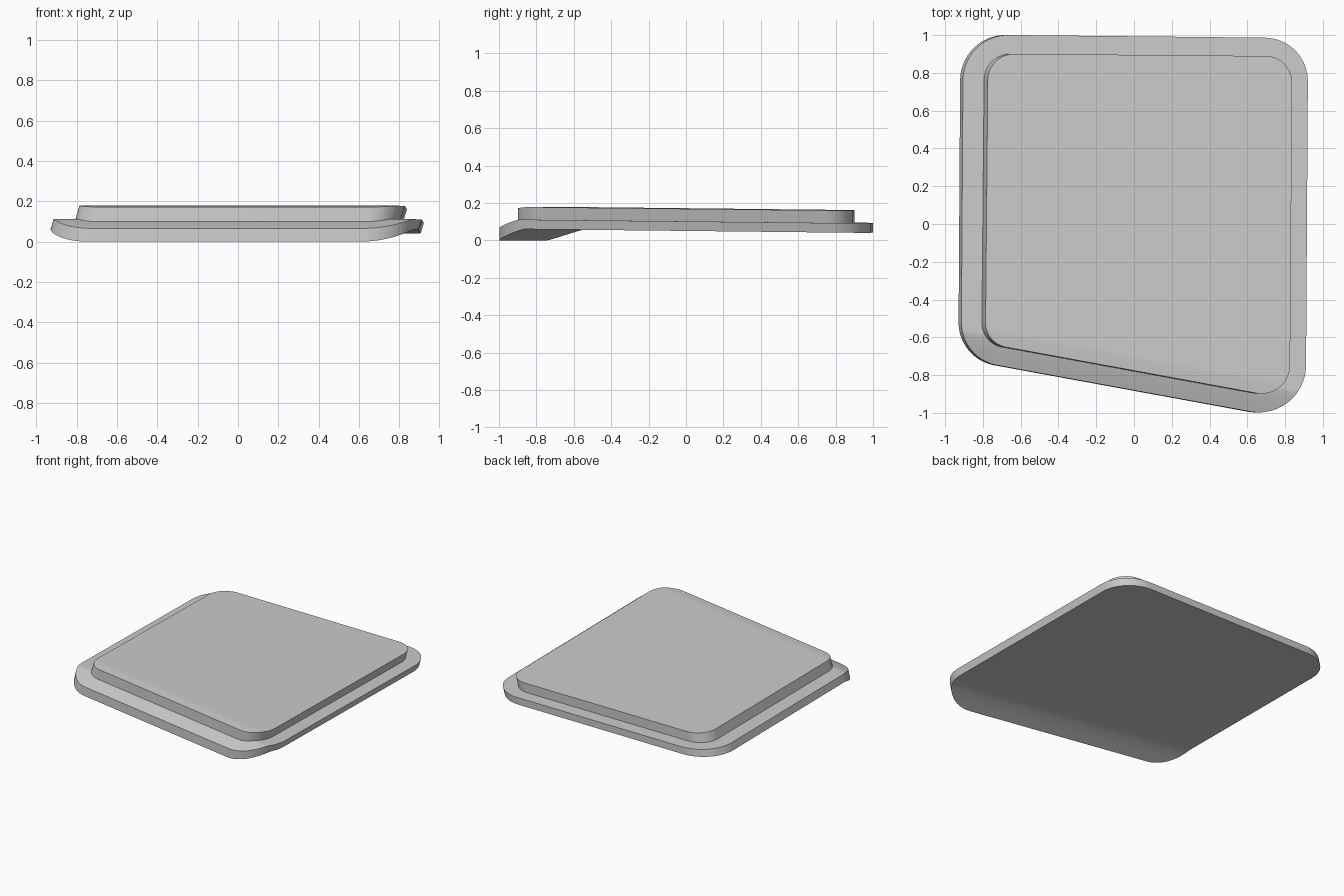
import bpy, bmesh, math
from mathutils import Vector

cube = bpy.data.objects.get("Cube")
if cube:
    bpy.data.objects.remove(cube, do_unlink=True)

grey = bpy.data.materials.new("plain grey")
grey.use_nodes = True
COLOR = (0.6, 0.6, 0.6, 1)
grey.diffuse_color = COLOR
grey.node_tree.nodes["Principled BSDF"].inputs["Base Color"].default_value = COLOR

SLOPE = -0.183   # slant of the front edge
FRONT = -0.88    # y of the front edge at x = 0
TILT = 0.011     # gentle fall toward the back


def front_distance(x, y):
    return y - FRONT - SLOPE * x


def height(x, y, level, drop, width):
    """Tilted plane that rolls down beside the slanted front edge."""
    d = front_distance(x, y)
    roll = min(max(0.0, 1 - d / width), 1.0)
    return level - TILT * d - drop * roll ** 1.2


def rounded_outline(corners, radii, steps=14):
    """Counter-clockwise polygon with circular corners."""
    points = []
    for i, (corner, radius) in enumerate(zip(corners, radii)):
        p = Vector(corner)
        a = (Vector(corners[i - 1]) - p).normalized()
        b = (Vector(corners[(i + 1) % len(corners)]) - p).normalized()
        half = a.angle(b) / 2
        center = p + (a + b).normalized() * radius / math.sin(half)
        start = p + a * radius / math.tan(half) - center
        sweep = math.pi - 2 * half
        for k in range(steps + 1):
            t = sweep * k / steps
            c, s = math.cos(t), math.sin(t)
            points.append(center + Vector((start.x * c - start.y * s,
                                           start.x * s + start.y * c)))
    return points


def slab(name, corners, radii, top, bottom, lean):
    bm = bmesh.new()
    bm.faces.new([bm.verts.new((p.x, p.y, 0)) for p in rounded_outline(corners, radii)])
    # Strips along the front edge let the sheet bend
    for k in range(1, 13):
        bmesh.ops.bisect_plane(bm, geom=bm.verts[:] + bm.edges[:] + bm.faces[:],
                               plane_co=(0, FRONT + k * 0.015, 0),
                               plane_no=(-SLOPE, 1, 0))
    upper = bm.verts[:]
    result = bmesh.ops.extrude_face_region(bm, geom=bm.faces[:], use_keep_orig=True)
    lower = [v for v in result["geom"] if isinstance(v, bmesh.types.BMVert)]
    for v in upper:
        v.co.z = height(v.co.x, v.co.y, *top)
    for v in lower:
        v.co.z = height(v.co.x, v.co.y, *bottom)
        v.co.x -= lean
    bmesh.ops.recalc_face_normals(bm, faces=bm.faces[:])
    mesh = bpy.data.meshes.new(name)
    bm.to_mesh(mesh)
    bm.free()
    mesh.materials.append(grey)
    obj = bpy.data.objects.new(name, mesh)
    bpy.context.collection.objects.link(obj)
    bpy.ops.object.select_all(action="DESELECT")
    obj.select_set(True)
    bpy.context.view_layer.objects.active = obj
    bpy.ops.object.shade_smooth_by_angle(angle=math.radians(35))
    return obj


# Wide lower plate with the rolled front lip
slab("base_plate",
     [(-0.915, -0.713), (0.909, -1.047), (0.922, 0.984), (-0.904, 1.003)],
     [0.23, 0.25, 0.23, 0.24],
     top=(0.113, 0.047, 0.15), bottom=(0.062, 0.062, 0.18), lean=0.015)

# Smaller raised pad on top
slab("raised_pad",
     [(-0.787, -0.632), (0.825, -0.928), (0.838, 0.888), (-0.773, 0.902)],
     [0.13, 0.15, 0.14, 0.14],
     top=(0.18, 0.02, 0.18), bottom=(0.111, 0.047, 0.15), lean=0.02)
